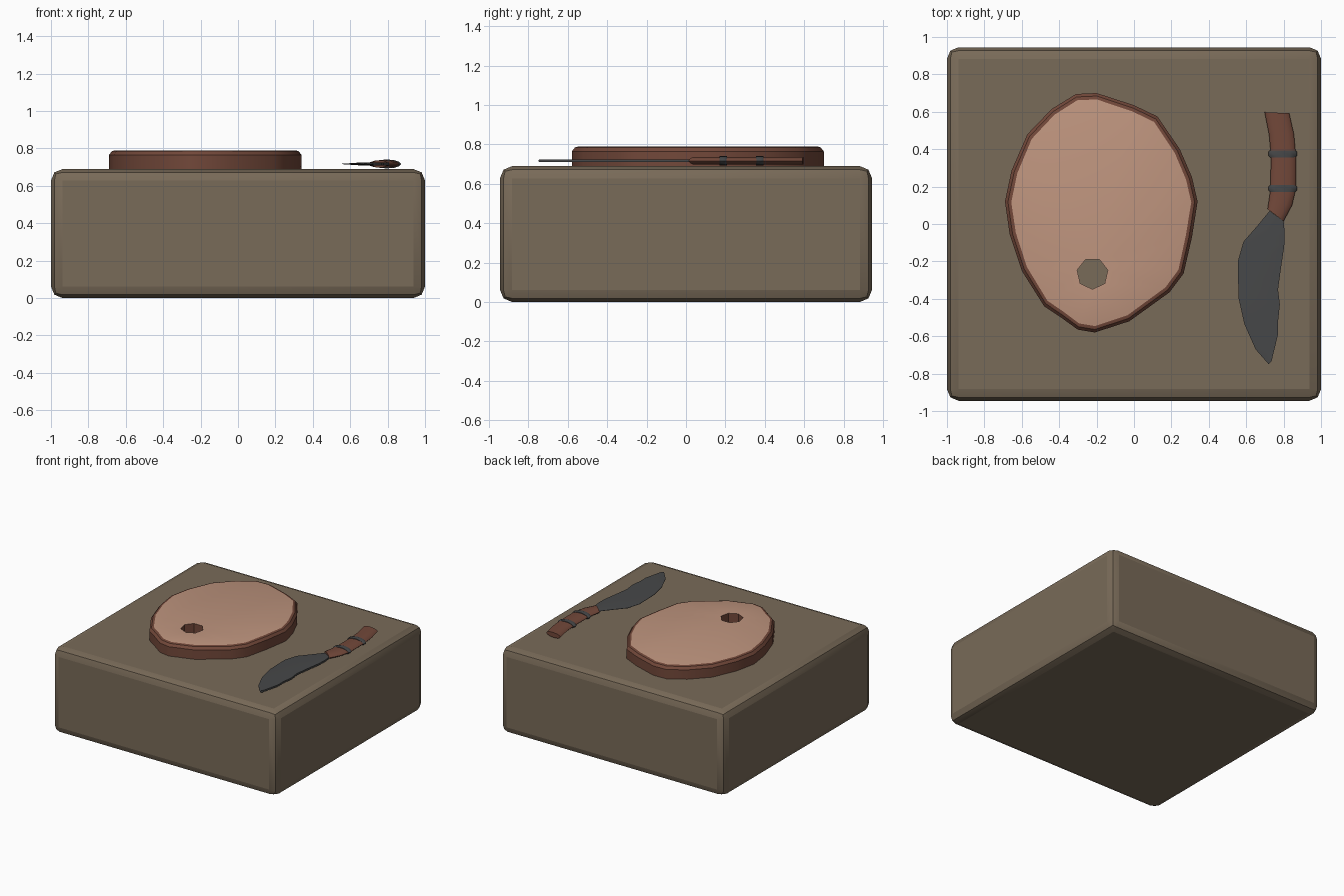
import bpy, bmesh, math
from mathutils import Vector

if "Cube" in bpy.data.objects:
    bpy.data.objects.remove(bpy.data.objects["Cube"], do_unlink=True)


def material(name, rgb):
    m = bpy.data.materials.new(name)
    m.use_nodes = True
    m.diffuse_color = (*rgb, 1)
    m.node_tree.nodes["Principled BSDF"].inputs["Base Color"].default_value = (*rgb, 1)
    return m


stone = material("olive stone", (0.19, 0.145, 0.098))
bark = material("red brown bark", (0.17, 0.065, 0.042))
cut_wood = material("pale cut wood", (0.52, 0.30, 0.21))
steel = material("dark steel", (0.062, 0.064, 0.066))


def finish(name, bm, *mats, angle=35):
    bmesh.ops.recalc_face_normals(bm, faces=bm.faces[:])
    mesh = bpy.data.meshes.new(name)
    bm.to_mesh(mesh)
    bm.free()
    obj = bpy.data.objects.new(name, mesh)
    bpy.context.collection.objects.link(obj)
    for m in mats:
        mesh.materials.append(m)
    bpy.ops.object.select_all(action='DESELECT')
    obj.select_set(True)
    bpy.context.view_layer.objects.active = obj
    bpy.ops.object.shade_smooth_by_angle(angle=math.radians(angle))
    return obj


def ring(bm, pts):
    return [bm.verts.new(p) for p in pts]


def skin(bm, a, b):
    for i in range(len(a)):
        j = (i + 1) % len(a)
        bm.faces.new((a[i], a[j], b[j], b[i]))


# Stone block with rounded edges
W, D, H = 2.0, 1.89, 0.69
bm = bmesh.new()
bmesh.ops.create_cube(bm, size=1)
for v in bm.verts:
    v.co = Vector((v.co.x * W, v.co.y * D, (v.co.z + 0.5) * H))
bmesh.ops.bevel(bm, geom=bm.edges[:], offset=0.062, segments=2, profile=0.5, affect='EDGES')
finish("stone_block", bm, stone, angle=20)

# Wood slice: uneven outline, chamfered bark rim and a hole right through
outline = [(-.20, .70), (0, .635), (.125, .575), (.245, .40), (.31, .25), (.34, .12), (.31, -.07),
           (.265, -.265), (.19, -.365), (-.025, -.52), (-.21, -.58), (-.30, -.565), (-.39, -.50),
           (-.48, -.44), (-.60, -.25), (-.665, -.055), (-.69, .12), (-.655, .285), (-.57, .48),
           (-.44, .615), (-.31, .695)]
centre = Vector((-0.175, 0.06))


def slice_ring(bm, z, inset):
    pts = []
    for p in outline:
        out = Vector(p) - centre
        q = centre + out * (1 - inset / out.length)
        pts.append((q.x, q.y, z))
    return ring(bm, pts)


def hole_ring(bm, z):
    turns = [math.tau * i / 7 - math.pi / 2 for i in range(7)]
    return ring(bm, [(-.222 + .084 * math.cos(a), -.265 + .084 * math.sin(a), z) for a in turns])


def cap(bm, outer, inner):
    edges = [bm.edges.get((r[i - 1], r[i])) for r in (outer, inner) for i in range(len(r))]
    made = bmesh.ops.triangle_fill(bm, use_beauty=True, edges=edges)
    return [g for g in made["geom"] if isinstance(g, bmesh.types.BMFace)]


bm = bmesh.new()
levels = [slice_ring(bm, z, i) for z, i in ((.689, 0), (.765, 0), (.785, .016), (.79, .034))]
for a, b in zip(levels, levels[1:]):
    skin(bm, a, b)
hole_low, hole_top = hole_ring(bm, .691), hole_ring(bm, .79)
skin(bm, hole_low, hole_top)
cap(bm, levels[0], hole_low)
for f in cap(bm, levels[-1], hole_top):
    f.material_index = 1
finish("wood_slice", bm, bark, cut_wood)

# Knife blade: sharp belly on the left, thicker spine on the right
KZ = 0.717
belly = [(.725, .07), (.655, -.015), (.585, -.095), (.555, -.20), (.557, -.31), (.56, -.40),
         (.59, -.535), (.65, -.67), (.72, -.75)]
spine = [(.80, .015), (.806, -.05), (.803, -.12), (.785, -.24), (.77, -.35), (.78, -.43),
         (.769, -.53), (.77, -.59), (.735, -.735)]
bm = bmesh.new()
sections = []
for (bx, by), (sx, sy) in zip(belly, spine):
    mx, my = bx * .6 + sx * .4, by * .6 + sy * .4
    sections.append(ring(bm, [(bx, by, KZ - .001), (mx, my, KZ - .007), (sx, sy, KZ - .007),
                              (sx, sy, KZ + .007), (mx, my, KZ + .007), (bx, by, KZ + .001)]))
for a, b in zip(sections, sections[1:]):
    skin(bm, a, b)
bm.faces.new(sections[0])
bm.faces.new(sections[-1])
finish("knife_blade", bm, steel)


# Oval tube through pairs of side points, used for the grip and its bands
def oval_tube(name, mat, pairs, half_height):
    bm = bmesh.new()
    rows = []
    for left, right in pairs:
        l, r = Vector((*left, KZ)), Vector((*right, KZ))
        mid, half = (l + r) / 2, (r - l) / 2
        turns = [math.tau * i / 12 for i in range(12)]
        rows.append(ring(bm, [mid + half * math.cos(a) + Vector((0, 0, half_height * math.sin(a)))
                              for a in turns]))
    for a, b in zip(rows, rows[1:]):
        skin(bm, a, b)
    bm.faces.new(rows[0])
    bm.faces.new(rows[-1])
    finish(name, bm, mat, angle=40)


oval_tube("knife_grip", bark, [((.698, .598), (.83, .592)), ((.722, .48), (.855, .48)),
                               ((.732, .37), (.865, .37)), ((.73, .19), (.866, .19)),
                               ((.722, .13), (.845, .10)), ((.714, .08), (.80, .015))], .02)

for name, y in (("rear_band", .375), ("front_band", .19)):
    oval_tube(name, steel, [((.728, y - .019), (.862, y - .019)), ((.719, y - .010), (.872, y - .010)),
                            ((.719, y + .010), (.872, y + .010)), ((.728, y + .019), (.862, y + .019))], .024)
